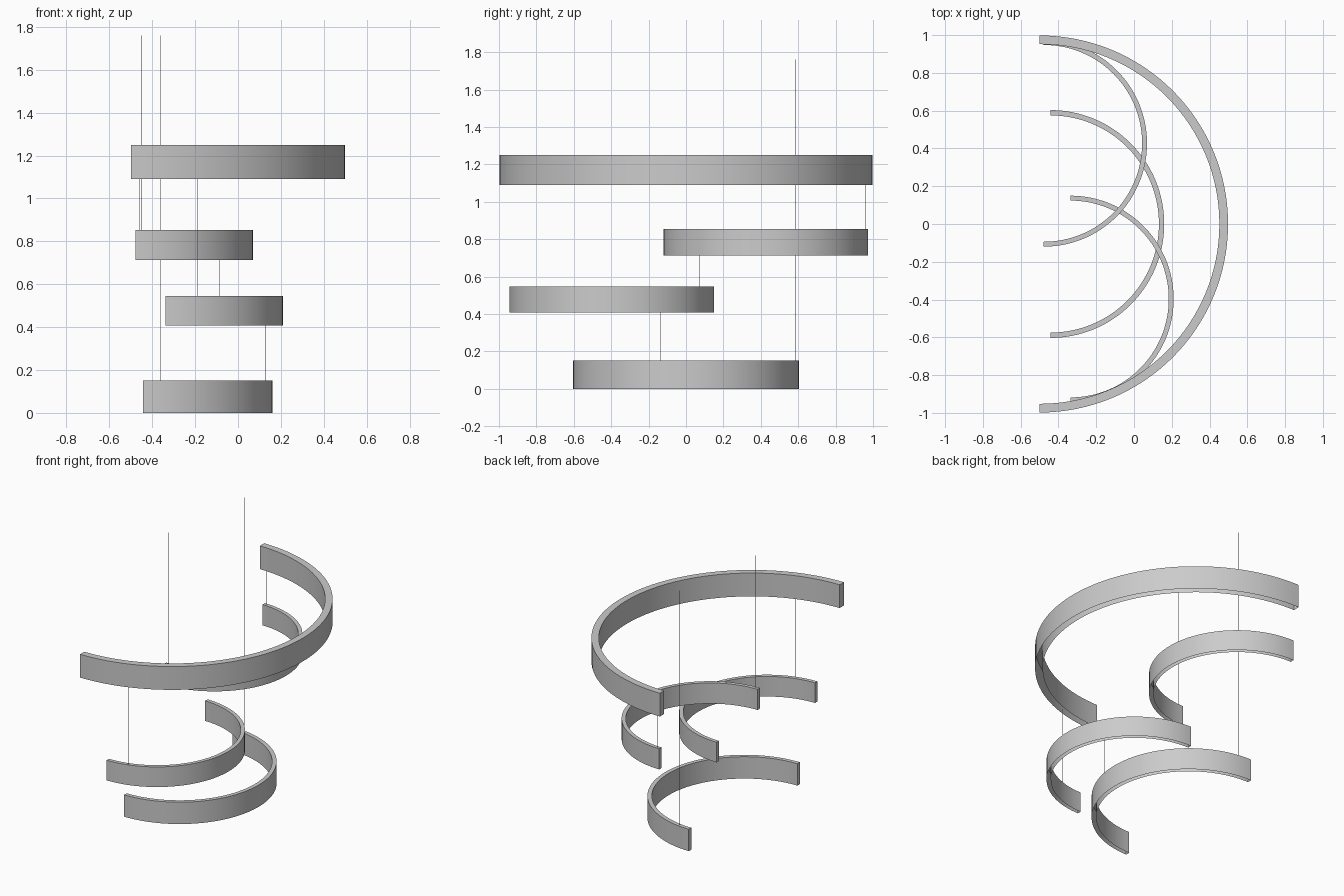
import bpy, bmesh
from math import cos, sin, pi

if "Cube" in bpy.data.objects:
    bpy.data.objects.remove(bpy.data.objects["Cube"])


def finish(name, bm):
    me = bpy.data.meshes.new(name)
    bm.to_mesh(me)
    bm.free()
    ob = bpy.data.objects.new(name, me)
    bpy.context.collection.objects.link(ob)
    bpy.ops.object.select_all(action='DESELECT')
    ob.select_set(True)
    bpy.context.view_layer.objects.active = ob
    bpy.ops.object.shade_smooth_by_angle(angle=0.6)
    return ob


# Half-ring lamp channel: capped on top and at the ends, open underneath
def half_ring(name, cx, cy, radius, thick, z0, z1, n=64):
    bm = bmesh.new()
    rows = []
    for i in range(n + 1):
        a = -pi / 2 + pi * i / n
        profile = [(radius, z0), (radius, z1), (radius - thick, z1), (radius - thick, z0)]
        rows.append([bm.verts.new((cx + r * cos(a), cy + r * sin(a), z)) for r, z in profile])
    for p, q in zip(rows, rows[1:]):
        for j in range(3):
            bm.faces.new((p[j], q[j], q[j + 1], p[j + 1]))
    bm.faces.new(rows[0])
    bm.faces.new(rows[-1][::-1])
    return finish(name, bm)


# Thin vertical suspension wire
def wire(name, x, y, z0, z1, r=0.0012):
    bm = bmesh.new()
    bmesh.ops.create_cone(bm, cap_ends=True, segments=8, radius1=r, radius2=r, depth=z1 - z0)
    bmesh.ops.translate(bm, verts=bm.verts, vec=(x, y, (z0 + z1) / 2))
    return finish(name, bm)


half_ring("large_top_ring", -0.50, 0, 0.998, 0.046, 1.09, 1.25)
half_ring("upper_small_ring", -0.478, 0.427, 0.547, 0.026, 0.712, 0.854)
half_ring("middle_small_ring", -0.337, -0.397, 0.547, 0.026, 0.408, 0.546)
half_ring("bottom_ring", -0.443, 0, 0.603, 0.028, 0.0, 0.15)

TOP = 1.76
# Wires to the ceiling
wire("ceiling_wire_upper", -0.45, -0.107, 0.853, TOP)
wire("ceiling_wire_bottom", -0.36, 0.583, 0.149, TOP)
# Wires between neighbouring rings
wire("link_wire_large_upper", -0.46, 0.962, 0.853, 1.091)
wire("link_wire_large_middle", -0.19, -0.917, 0.545, 1.091)
wire("link_wire_upper_middle", -0.085, 0.073, 0.545, 0.713)
wire("link_wire_middle_bottom", 0.126, -0.137, 0.149, 0.409)
